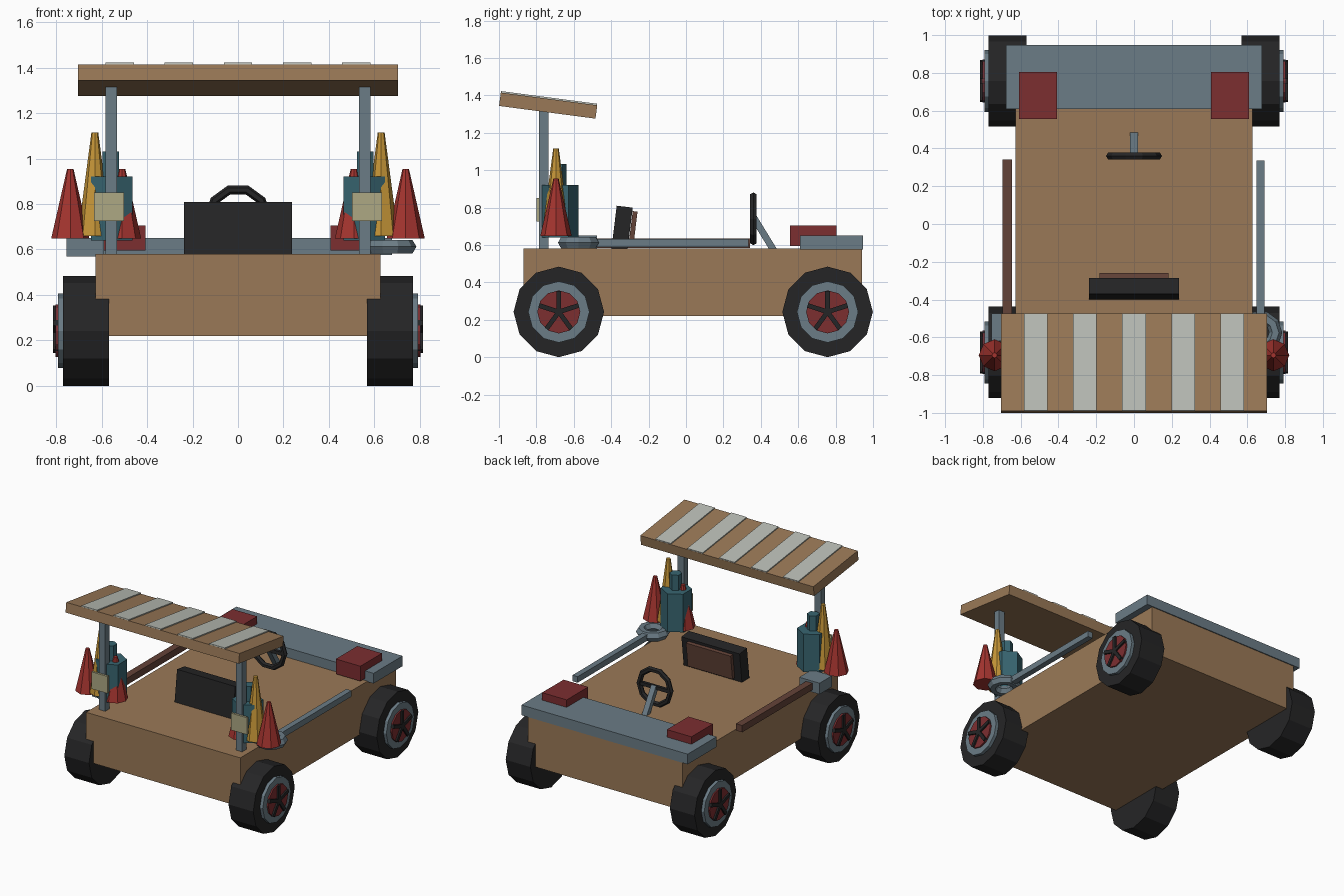
import bpy, math
from mathutils import Vector

if "Cube" in bpy.data.objects:
    bpy.data.objects.remove(bpy.data.objects["Cube"])


def material(name, r, g, b):
    lin = [((c / 255 + 0.055) / 1.055) ** 2.4 if c > 10 else c / 3294 for c in (r, g, b)]
    m = bpy.data.materials.new(name)
    m.diffuse_color = (*lin, 1)
    m.use_nodes = True
    m.node_tree.nodes["Principled BSDF"].inputs["Base Color"].default_value = m.diffuse_color
    return m


BROWN = material("tan wood", 154, 121, 87)
BLACK = material("black rubber", 37, 37, 38)
STEEL = material("blue grey steel", 107, 124, 134)
DARKRED = material("dark red", 124, 46, 48)
RED = material("cone red", 164, 52, 47)
YELLOW = material("cone yellow", 198, 150, 56)
TEAL = material("teal", 56, 101, 113)
CREAM = material("cream", 174, 168, 132)
UMBER = material("dark brown", 100, 67, 56)
PALE = material("pale grey", 186, 190, 182)


def finish(name, mat):
    o = bpy.context.object
    o.name = o.data.name = name
    o.data.materials.append(mat)
    return o


def box(name, mat, centre, size, rot=(0, 0, 0)):
    bpy.ops.mesh.primitive_cube_add(size=1, location=centre, rotation=rot)
    bpy.context.object.scale = size
    return finish(name, mat)


def span(name, mat, x0, x1, y0, y1, z0, z1):
    return box(name, mat, ((x0 + x1) / 2, (y0 + y1) / 2, (z0 + z1) / 2),
               (abs(x1 - x0), y1 - y0, z1 - z0))


def cone(name, mat, sides, r1, r2, x, y, z0, z1):
    bpy.ops.mesh.primitive_cone_add(vertices=sides, radius1=r1, radius2=r2, depth=z1 - z0,
                                    location=(x, y, (z0 + z1) / 2))
    return finish(name, mat)


def disc(name, mat, sides, r, x0, x1, y, z):
    # cylinder lying along x
    bpy.ops.mesh.primitive_cylinder_add(vertices=sides, radius=r, depth=abs(x1 - x0),
                                        location=((x0 + x1) / 2, y, z),
                                        rotation=(0, math.pi / 2, 0))
    return finish(name, mat)


def ring(name, mat, centre, major, minor, rot=(0, 0, 0)):
    bpy.ops.mesh.primitive_torus_add(major_segments=10, minor_segments=6, major_radius=major,
                                     minor_radius=minor, location=centre, rotation=rot)
    return finish(name, mat)


# body and rear deck
span("body", BROWN, -0.628, 0.628, -0.87, 0.94, 0.22, 0.58)
span("rear_deck", STEEL, -0.677, 0.677, 0.61, 0.947, 0.575, 0.65)

# tilted roof with pale stripes
TILT = math.radians(-7.5)
box("roof", BROWN, (0, -0.737, 1.345), (1.41, 0.52, 0.072), (TILT, 0, 0))
normal = Vector((0, -math.sin(TILT), math.cos(TILT)))
for i in range(-2, 3):
    c = Vector((i * 0.26, -0.737, 1.345)) + normal * 0.0395
    box("roof_stripe", PALE, c, (0.125, 0.518, 0.009), (TILT, 0, 0))

# seat
LEAN = math.radians(-7)
box("seat_back", BLACK, (0, -0.342, 0.688), (0.474, 0.086, 0.235), (LEAN, 0, 0))
box("seat_cushion_panel", UMBER, (0, -0.283, 0.69), (0.364, 0.026, 0.18), (LEAN, 0, 0))

# steering wheel, spokes and column
ring("steering_wheel", BLACK, (0, 0.36, 0.74), 0.128, 0.02, (math.pi / 2, 0, 0))
box("steering_spoke", BLACK, (0, 0.36, 0.74), (0.25, 0.022, 0.026))
a, b = Vector((0, 0.36, 0.75)), Vector((0, 0.47, 0.57))
box("steering_column", STEEL, (a + b) / 2, (0.04, 0.036, (b - a).length),
    (math.atan2(b.y - a.y, a.z - b.z), 0, 0))

for s, side in ((-1, "left"), (1, "right")):
    # wheels
    for y, end in ((-0.68, "front"), (0.757, "rear")):
        n, z = f"{side}_{end}_", 0.242
        disc(n + "tyre", BLACK, 12, 0.242, s * 0.568, s * 0.769, y, z)
        disc(n + "rim", STEEL, 12, 0.164, s * 0.70, s * 0.792, y, z)
        disc(n + "hub", DARKRED, 12, 0.115, s * 0.75, s * 0.803, y, z)
        for k in range(5):
            t = k * math.tau / 5
            box(n + "spoke", BLACK,
                (s * 0.795, y - math.sin(t) * 0.056, z + math.cos(t) * 0.056),
                (0.04, 0.025, 0.112), (t, 0, 0))
    # roof post and front plate
    span(side + "_post", STEEL, s * 0.532, s * 0.583, -0.785, -0.735, 0.57, 1.315)
    span(side + "_front_plate", CREAM, s * 0.502, s * 0.634, -0.80, -0.784, 0.725, 0.85)
    # cones and canister
    cone(side + "_outer_cone", RED, 8, 0.084, 0.014, s * 0.738, -0.695, 0.648, 0.955)
    cone(side + "_inner_cone", RED, 8, 0.084, 0.014, s * 0.51, -0.695, 0.648, 0.955)
    cone(side + "_tall_cone", YELLOW, 8, 0.075, 0.015, s * 0.63, -0.695, 0.66, 1.115)
    cone(side + "_canister", TEAL, 6, 0.105, 0.105, s * 0.555, -0.68, 0.64, 0.92)
    cone(side + "_canister_neck", TEAL, 6, 0.042, 0.042, s * 0.56, -0.68, 0.91, 1.032)
    # tail box
    span(side + "_tail_box", DARKRED, s * 0.408, s * 0.608, 0.555, 0.805, 0.595, 0.705)

# hammer on the left side
span("hammer_handle", UMBER, -0.697, -0.645, -0.48, 0.342, 0.585, 0.635)
span("hammer_head", STEEL, -0.755, -0.59, -0.62, -0.475, 0.568, 0.65)

# ring spanner on the right side
span("spanner_bar", STEEL, 0.648, 0.69, -0.48, 0.335, 0.588, 0.632)
ring("spanner_ring", STEEL, (0.67, -0.575, 0.612), 0.08, 0.035)
